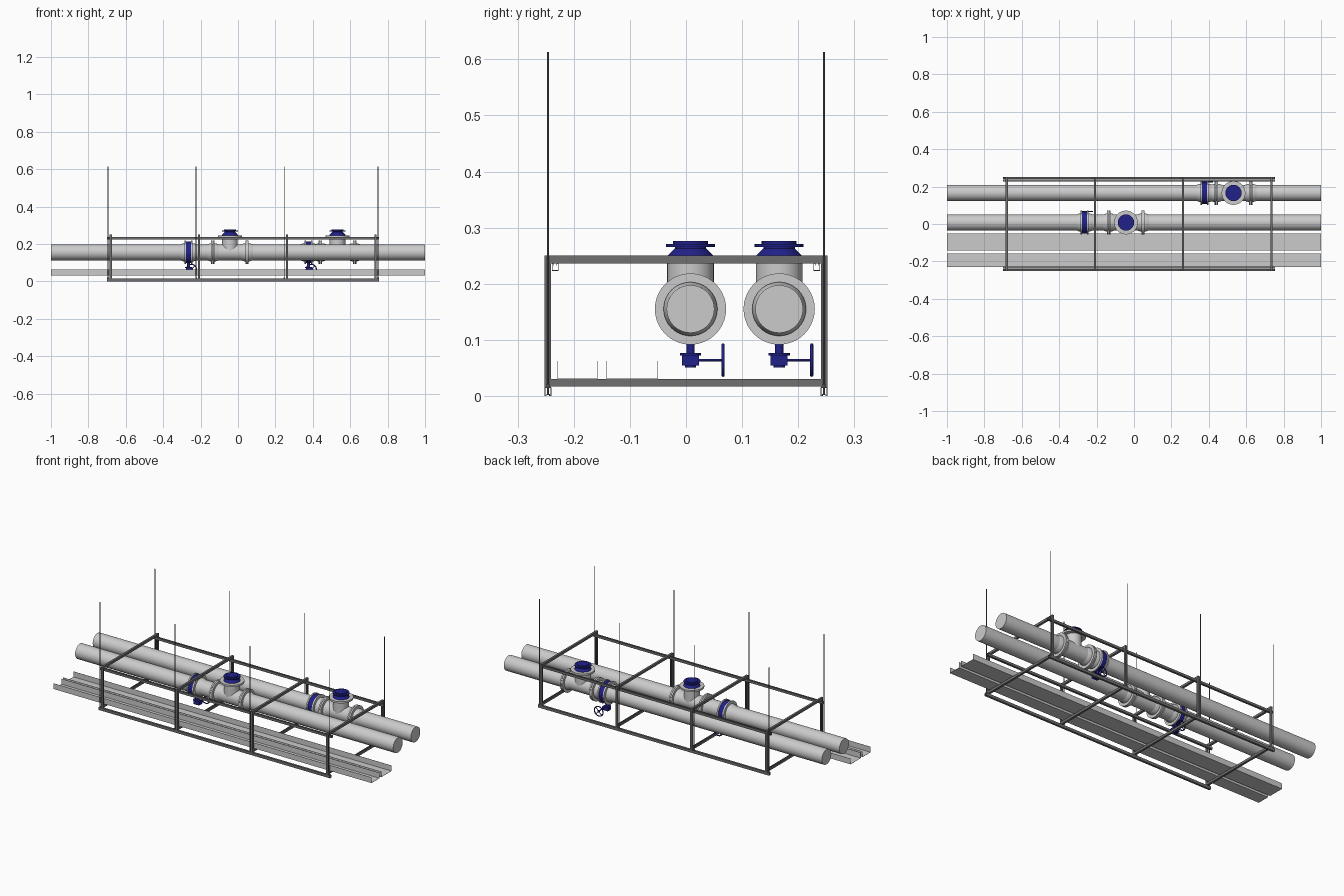
import bpy, bmesh, math
from mathutils import Vector, Matrix

if "Cube" in bpy.data.objects:
    bpy.data.objects.remove(bpy.data.objects["Cube"])


def material(name, color):
    m = bpy.data.materials.new(name)
    m.diffuse_color = color
    m.use_nodes = True
    m.node_tree.nodes["Principled BSDF"].inputs["Base Color"].default_value = m.diffuse_color
    return m


BLUE = material("valve_blue", (0.015, 0.015, 0.25, 1))
STEEL = material("dark_steel", (0.16, 0.16, 0.16, 1))


def finish(name, bm, mat=None, smooth=True):
    bmesh.ops.recalc_face_normals(bm, faces=bm.faces)
    me = bpy.data.meshes.new(name)
    bm.to_mesh(me)
    bm.free()
    ob = bpy.data.objects.new(name, me)
    bpy.context.collection.objects.link(ob)
    if mat:
        me.materials.append(mat)
    if smooth:
        bpy.ops.object.select_all(action='DESELECT')
        ob.select_set(True)
        bpy.context.view_layer.objects.active = ob
        bpy.ops.object.shade_smooth_by_angle(angle=math.radians(35))
    return ob


def turned(name, base, axis, profile, mat=None, seg=40):
    """Capped solid of revolution: profile is (distance along axis, radius)."""
    rot = Vector((0, 0, 1)).rotation_difference(Vector(axis)).to_matrix()
    bm = bmesh.new()
    rings = []
    for d, r in profile:
        rings.append([bm.verts.new(Vector(base) + rot @ Vector(
            (r * math.cos(2 * math.pi * i / seg), r * math.sin(2 * math.pi * i / seg), d)))
            for i in range(seg)])
    for a, b in zip(rings, rings[1:]):
        for i in range(seg):
            j = (i + 1) % seg
            bm.faces.new((a[i], a[j], b[j], b[i]))
    bm.faces.new(rings[0])
    bm.faces.new(rings[-1])
    return finish(name, bm, mat)


def box(name, center, size, mat=None):
    bm = bmesh.new()
    bmesh.ops.create_cube(bm, size=1, matrix=Matrix.Translation(center) @ Matrix.Diagonal((*size, 1)))
    return finish(name, bm, mat, False)


def extrude(name, start, direction, u, v, outline, mat=None):
    """Sweep a closed 2D outline (in axes u, v) from start along direction."""
    start, direction, u, v = map(Vector, (start, direction, u, v))
    bm = bmesh.new()
    f = bm.faces.new([bm.verts.new(start + u * a + v * b) for a, b in outline])
    geo = bmesh.ops.extrude_face_region(bm, geom=[f], use_keep_orig=True)
    bmesh.ops.translate(bm, vec=direction,
                        verts=[g for g in geo['geom'] if isinstance(g, bmesh.types.BMVert)])
    return finish(name, bm, mat, False)


def channel(w, h, t, lip=0):
    """U profile with open side towards +v and optional inward lips."""
    a = w / 2
    half = [(a, 0), (a, h)]
    if lip:
        half += [(a - lip, h), (a - lip, h - 3 * t), (a - lip + t, h - 3 * t), (a - lip + t, h - t)]
    half += [(a - t, h - t if lip else h), (a - t, t)]
    return half + [(-x, y) for x, y in reversed(half)]


STRUT = channel(0.012, 0.0135, 0.0012, 0.0038)
X0, X1 = -0.70, 0.755
POSTS = (-0.68, -0.209, 0.262, 0.735)

# long rails: lower pair carries the cross bars, upper pair hangs below them
for side, s in (("front", -1), ("back", 1)):
    extrude(f"lower_rail_{side}", (X0, s * 0.246, 0.0155), (X1 - X0, 0, 0), (0, 1, 0), (0, 0, -1),
            channel(0.012, 0.0155, 0.0012, 0.0038), STEEL)
    extrude(f"upper_rail_{side}", (X0, s * 0.233, 0.223), (X1 - X0, 0, 0), (0, 1, 0), (0, 0, 1),
            STRUT, STEEL)

# cross bars, posts and threaded hanger rods
for i, x in enumerate(POSTS):
    extrude(f"lower_cross_bar_{i}", (x, -0.251, 0.0165), (0, 0.502, 0), (1, 0, 0), (0, 0, 1), STRUT, STEEL)
    extrude(f"upper_cross_bar_{i}", (x, -0.251, 0.25), (0, 0.502, 0), (1, 0, 0), (0, 0, -1), STRUT, STEEL)
    rod_x = x + (0.014 if i == 3 else -0.015)
    for side, s in (("front", -1), ("back", 1)):
        extrude(f"post_{side}_{i}", (x, s * 0.252, 0.015), (0, 0, 0.235), (1, 0, 0), (0, -s, 0),
                channel(0.012, 0.011, 0.0012, 0.0038), STEEL)
        turned(f"hanger_rod_{side}_{i}", (rod_x, s * 0.246, 0.002), (0, 0, 1),
               [(0, 0.002), (0.611, 0.002)], STEEL, 10)
        turned(f"rod_nut_{side}_{i}", (rod_x, s * 0.246, 0.0155), (0, 0, 1),
               [(0, 0.0045), (0.005, 0.0045)], STEEL, 6)

# cable trays
for name, ya, yb in (("narrow_tray", -0.229, -0.158), ("wide_tray", -0.142, -0.05)):
    extrude(name, (-1, (ya + yb) / 2, 0.03), (2, 0, 0), (0, 1, 0), (0, 0, 1),
            channel(yb - ya, 0.032, 0.001))

ZP, R, RF, RH = 0.155, 0.0425, 0.0635, 0.048


def flange(name, x, y, d):
    """Weld neck flange whose mating face is at x and neck points along d."""
    turned(name, (x, y, ZP), (d, 0, 0),
           [(0, RF), (0.008, RF), (0.008, RH), (0.014, RH), (0.03, R)])


def valve(tag, x, y):
    turned(f"valve_body_{tag}", (x, y, ZP), (1, 0, 0), [(-0.014, 0.058), (0.014, 0.058)], BLUE)
    flange(f"valve_flange_left_{tag}", x - 0.014, y, -1)
    flange(f"valve_flange_right_{tag}", x + 0.014, y, 1)
    # stem with mounting plate, gearbox and input shaft
    turned(f"valve_stem_{tag}", (x, y, 0.072), (0, 0, 1),
           [(0, 0.019), (0.005, 0.019), (0.005, 0.0075), (0.03, 0.0075)], BLUE, 24)
    box(f"gearbox_{tag}", (x + 0.006, y, 0.0635), (0.036, 0.03, 0.019), BLUE)
    turned(f"gear_cover_{tag}", (x, y, 0.051), (0, 0, 1), [(0, 0.01), (0.004, 0.01)], BLUE, 24)
    wx = x + 0.015
    turned(f"wheel_shaft_{tag}", (wx, y, 0.064), (0, 1, 0), [(0, 0.0022), (0.061, 0.0022)], BLUE, 12)
    # handwheel: rim, hub and spokes
    wy = y + 0.058
    bpy.ops.mesh.primitive_torus_add(location=(wx, wy, 0.064), rotation=(math.pi / 2, 0, 0),
                                     major_radius=0.027, minor_radius=0.003,
                                     major_segments=32, minor_segments=8)
    rim = bpy.context.object
    rim.name = f"handwheel_rim_{tag}"
    rim.data.materials.append(BLUE)
    bpy.ops.object.shade_smooth()
    turned(f"handwheel_hub_{tag}", (wx, wy, 0.064), (0, 1, 0), [(-0.003, 0.006), (0.003, 0.006)], BLUE, 16)
    for k in range(4):
        a = math.pi / 4 + k * math.pi / 2
        turned(f"handwheel_spoke_{tag}_{k}", (wx, wy, 0.064), (math.cos(a), 0, math.sin(a)),
               [(0.004, 0.002), (0.027, 0.002)], BLUE, 8)


def tee(tag, x, y):
    # branch with its top flange, and a flange pair at each end of the run
    turned(f"tee_branch_{tag}", (x, y, ZP), (0, 0, 1),
           [(0, 0.0415), (0.081, 0.0415), (0.081, RF), (0.091, RF)])
    for side, d in (("left", -1), ("right", 1)):
        fx = x + d * 0.0915
        flange(f"tee_inner_flange_{side}_{tag}", fx - d * 0.0008, y, -d)
        flange(f"tee_outer_flange_{side}_{tag}", fx + d * 0.0008, y, d)
    # blue reducing outlet on the branch
    turned(f"outlet_{tag}", (x, y, 0.246), (0, 0, 1),
           [(0, 0.043), (0.004, 0.041), (0.017, 0.028), (0.0195, 0.028), (0.0195, 0.0435),
            (0.025, 0.0435), (0.025, 0.031), (0.03, 0.031)], BLUE)


# two pipe runs with their valve and tee
for tag, y, valve_x, tee_x in (("middle", 0.008, -0.264, -0.043), ("back", 0.166, 0.377, 0.532)):
    turned(f"pipe_{tag}", (-1, y, ZP), (1, 0, 0), [(0, R), (2, R)], seg=48)
    valve(tag, valve_x, y)
    tee(tag, tee_x, y)
